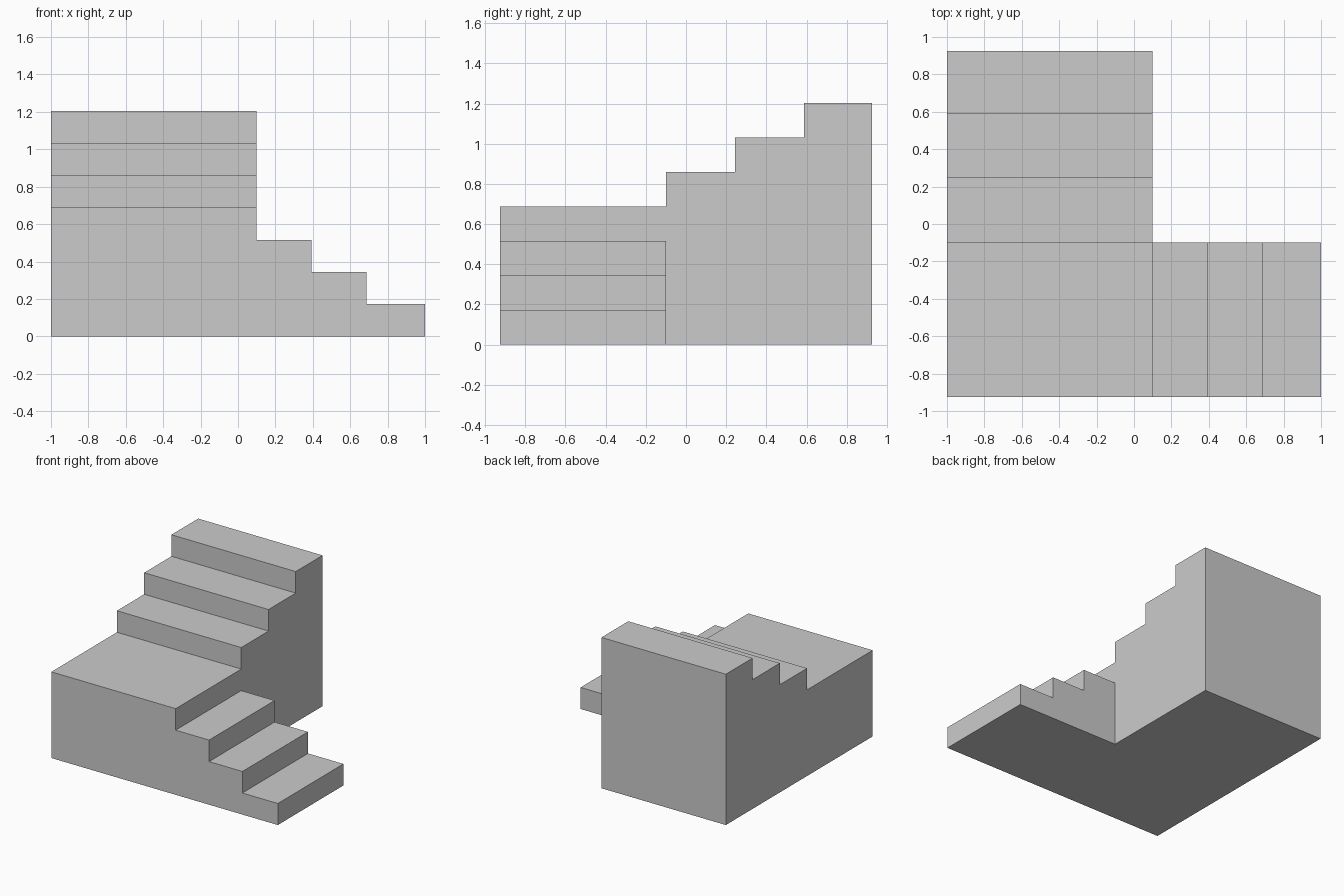
import bpy, bmesh
from mathutils import Vector

if "Cube" in bpy.data.objects:
    bpy.data.objects.remove(bpy.data.objects["Cube"])

RISE = 0.172
DEPTH = 0.926                    # half the overall y size
LANDING_X, LANDING_Y = 0.098, -0.099


def extruded(name, points, offset):
    """Solid made from a flat outline pushed along offset."""
    bm = bmesh.new()
    face = bm.faces.new([bm.verts.new(p) for p in points])
    result = bmesh.ops.extrude_face_region(bm, geom=[face])
    verts = [g for g in result["geom"] if isinstance(g, bmesh.types.BMVert)]
    bmesh.ops.translate(bm, verts=verts, vec=Vector(offset))
    bmesh.ops.recalc_face_normals(bm, faces=bm.faces)
    mesh = bpy.data.meshes.new(name)
    bm.to_mesh(mesh)
    bm.free()
    obj = bpy.data.objects.new(name, mesh)
    bpy.context.collection.objects.link(obj)
    return obj


def stair_outline(edges, levels):
    """Stepped (run, height) outline: level i spans edges[i]..edges[i+1]."""
    outline = [(edges[0], 0)]
    for i, level in enumerate(levels):
        outline += [(edges[i], level * RISE), (edges[i + 1], level * RISE)]
    return outline + [(edges[-1], 0)]


# Landing and upper flight, climbing towards the back
upper = stair_outline([-DEPTH, LANDING_Y, 0.245, 0.588, DEPTH], [4, 5, 6, 7])
stairs = extruded("staircase", [(-1, y, z) for y, z in upper], (LANDING_X + 1, 0, 0))

# Lower flight, descending to the right; its first step runs inside the landing
lower = stair_outline([-0.3, 0.393, 0.687, 1.0], [3, 2, 1])
flight = extruded("lower_flight", [(x, -DEPTH, z) for x, z in lower],
                  (0, LANDING_Y + DEPTH, 0))

# Fuse both flights into one solid
union = stairs.modifiers.new("union", 'BOOLEAN')
union.operation = 'UNION'
union.solver = 'EXACT'
union.object = flight
bpy.context.view_layer.objects.active = stairs
bpy.ops.object.modifier_apply(modifier=union.name)
bpy.data.objects.remove(flight)

# Merge coplanar faces left by the union
bm = bmesh.new()
bm.from_mesh(stairs.data)
bmesh.ops.dissolve_limit(bm, angle_limit=0.01, verts=bm.verts, edges=bm.edges)
bm.to_mesh(stairs.data)
bm.free()
